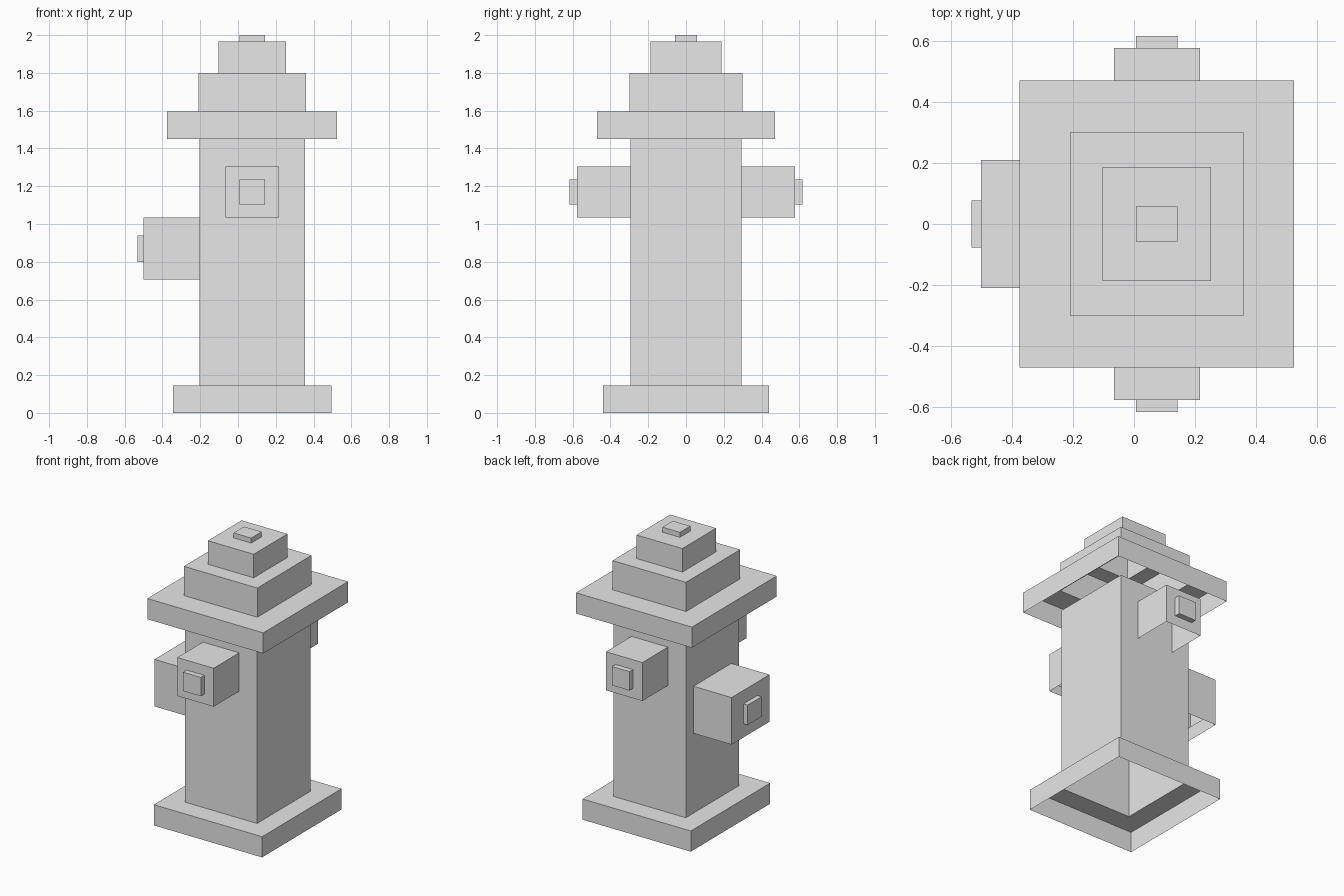
import bpy
import bmesh
from math import pi
from mathutils import Matrix, Vector

default_cube = bpy.data.objects.get("Cube")
if default_cube:
    bpy.data.objects.remove(default_cube, do_unlink=True)

# Single plain grey
grey = bpy.data.materials.new("plain_grey")
grey.use_nodes = True
colour = (0.8, 0.8, 0.8, 1)
grey.diffuse_color = colour
grey.node_tree.nodes["Principled BSDF"].inputs["Base Color"].default_value = colour

CENTRE_X = 0.075


def stepped_shell(name, rings, matrix, capped=True, open_below=False):
    """Hollow stepped shell along local z; rings are (half_x, half_y, z)."""
    bm = bmesh.new()
    loops = []
    for hx, hy, z in rings:
        corners = ((-hx, -hy), (hx, -hy), (hx, hy), (-hx, hy))
        loops.append([bm.verts.new((x, y, z)) for x, y in corners])
    for low, high in zip(loops, loops[1:]):
        for i in range(4):
            j = (i + 1) % 4
            bm.faces.new((low[i], low[j], high[j], high[i]))
    if capped:
        bm.faces.new(loops[-1])
    bm.transform(matrix)
    bm.normal_update()
    if open_below:
        # The wide section of each outlet has no underside
        lowest = min(v.co.z for v in bm.verts)
        under = [f for f in bm.faces
                 if f.normal.z < -0.9 and f.calc_center_median().z < lowest + 0.01]
        bmesh.ops.delete(bm, geom=under, context='FACES')
    mesh = bpy.data.meshes.new(name)
    bm.to_mesh(mesh)
    bm.free()
    mesh.materials.append(grey)
    obj = bpy.data.objects.new(name, mesh)
    bpy.context.collection.objects.link(obj)
    return obj


upright = Matrix.Translation((CENTRE_X, 0, 0))

# Foot plate flowing into the square column
stepped_shell("base_and_column",
              [(0.42, 0.44, 0), (0.42, 0.44, 0.145),
               (0.28, 0.295, 0.145), (0.28, 0.295, 1.45)],
              upright, capped=False)

# Stepped cap: flange, two tiers and a top nut
stepped_shell("stepped_cap",
              [(0.45, 0.47, 1.45), (0.45, 0.47, 1.595),
               (0.285, 0.3, 1.595), (0.285, 0.3, 1.80),
               (0.178, 0.187, 1.80), (0.178, 0.187, 1.965),
               (0.068, 0.058, 1.965), (0.068, 0.058, 2.0)],
              upright)

# Small outlets on the front and back
for name, side in (("front_outlet", -1), ("back_outlet", 1)):
    place = Matrix.Translation((CENTRE_X, side * 0.295, 1.17)) @ Matrix.Rotation(-side * pi / 2, 4, 'X')
    stepped_shell(name,
                  [(0.141, 0.135, 0), (0.141, 0.135, 0.283),
                   (0.068, 0.066, 0.283), (0.068, 0.066, 0.322)],
                  place, open_below=True)

# Large outlet on the right
place = Matrix.Translation((-0.205, 0, 0.87)) @ Matrix.Rotation(-pi / 2, 4, 'Y')
stepped_shell("right_outlet",
              [(0.165, 0.21, 0), (0.165, 0.21, 0.296),
               (0.07, 0.077, 0.296), (0.07, 0.077, 0.328)],
              place, open_below=True)
